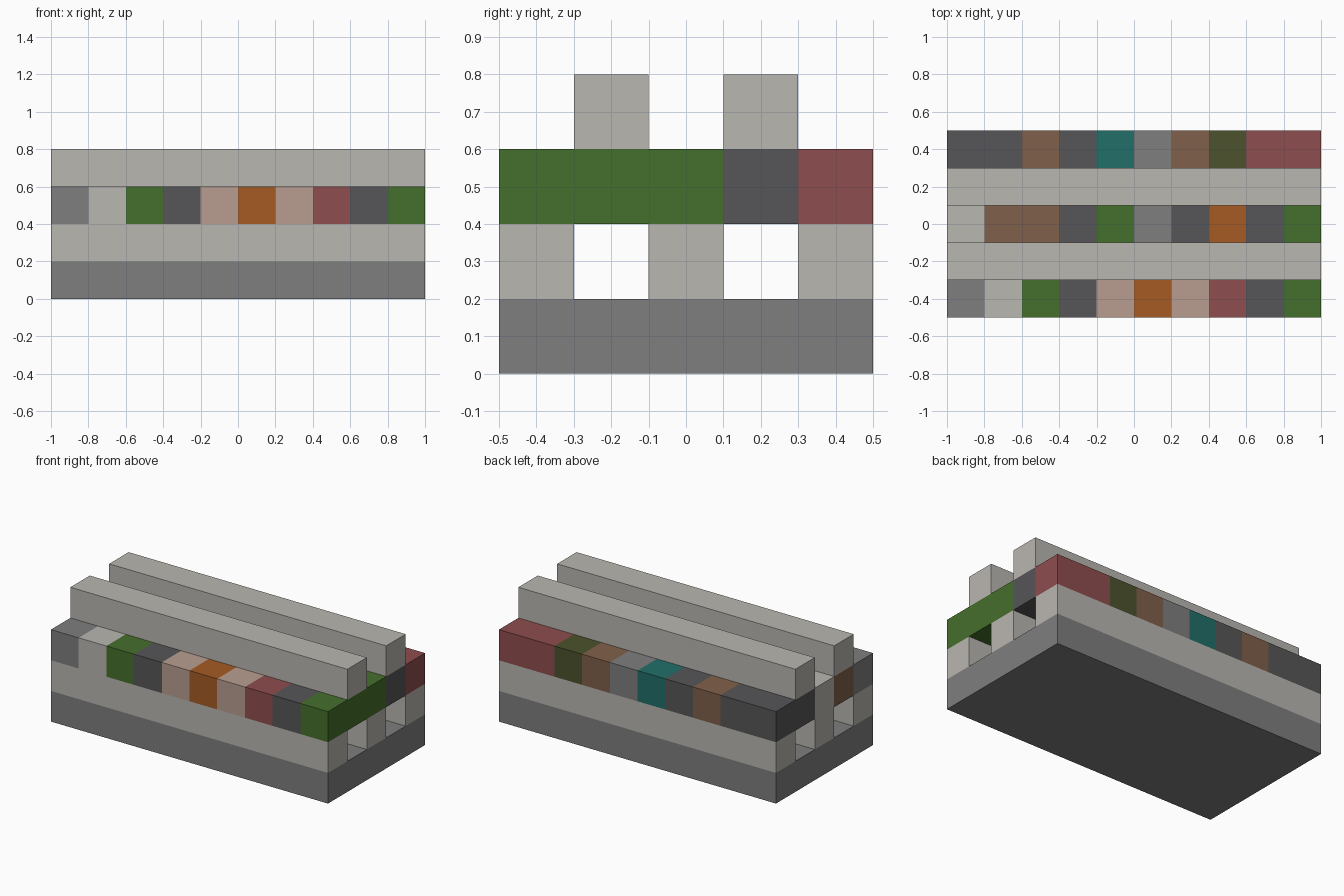
import bpy
import bmesh
from mathutils import Matrix, Vector

default = bpy.data.objects.get("Cube")
if default:
    bpy.data.objects.remove(default, do_unlink=True)


def linear(c):
    return c / 12.92 if c <= 0.04045 else ((c + 0.055) / 1.055) ** 2.4


def material(name, hex_code):
    rgb = [linear(v / 255) for v in bytes.fromhex(hex_code)]
    mat = bpy.data.materials.new(name)
    mat.diffuse_color = (*rgb, 1)
    mat.use_nodes = True
    mat.node_tree.nodes["Principled BSDF"].inputs["Base Color"].default_value = (*rgb, 1)
    return mat


# One letter per colour, used by the block pattern below
palette = {
    "L": material("pale stone", "BAB7B1"),
    "S": material("mid grey", "7E7E7E"),
    "D": material("dark grey", "565658"),
    "G": material("green", "456F2C"),
    "P": material("dusty pink", "B99E90"),
    "O": material("orange", "A55B24"),
    "R": material("dull red", "8F4D4E"),
    "B": material("brown", "80604A"),
    "T": material("teal", "216E69"),
    "V": material("olive", "4B522C"),
}
letters = list(palette)


def box_mesh(size, centre):
    bm = bmesh.new()
    bmesh.ops.create_cube(bm, size=1, matrix=Matrix.Translation(centre) @ Matrix.Diagonal((*size, 1)))
    return bm


def finish(name, bm, mats):
    mesh = bpy.data.meshes.new(name)
    bm.to_mesh(mesh)
    bm.free()
    for mat in mats:
        mesh.materials.append(mat)
    obj = bpy.data.objects.new(name, mesh)
    bpy.context.collection.objects.link(obj)
    return obj


CELL = 0.2

# Solid base slab
finish("base_slab", box_mesh((2, 1, CELL), (0, 0, 0.1)), [palette["S"]])

# Three lower rails with two tunnels between them
for name, y in (("front", -0.4), ("middle", 0), ("back", 0.4)):
    finish(name + "_lower_rail", box_mesh((2, CELL, CELL), (0, y, 0.3)), [palette["L"]])

# Two upper beams
for name, y in (("front", -0.2), ("back", 0.2)):
    finish(name + "_upper_beam", box_mesh((2, CELL, CELL), (0, y, 0.7)), [palette["L"]])

# Patchwork deck: rows run front to back, columns from -x to +x
pattern = [
    "SLGDPOPRDG",
    "BBGDPOPDDG",
    "LBBDGSDODG",
    "DDBDTSBVDD",
    "DDBDTSBVRR",
]
bm = box_mesh((2, 1, CELL), (0, 0, 0.5))
cuts = [(Vector((1, 0, 0)), i * CELL - 1) for i in range(1, 10)]
cuts += [(Vector((0, 1, 0)), i * CELL - 0.5) for i in range(1, 5)]
for axis, offset in cuts:
    bmesh.ops.bisect_plane(bm, geom=bm.verts[:] + bm.edges[:] + bm.faces[:],
                           plane_co=axis * offset, plane_no=axis)
for face in bm.faces:
    c = face.calc_center_median()
    col = min(9, int((c.x + 1) / CELL))
    row = min(4, int((c.y + 0.5) / CELL))
    face.material_index = letters.index(pattern[row][col])
finish("patchwork_deck", bm, palette.values())
